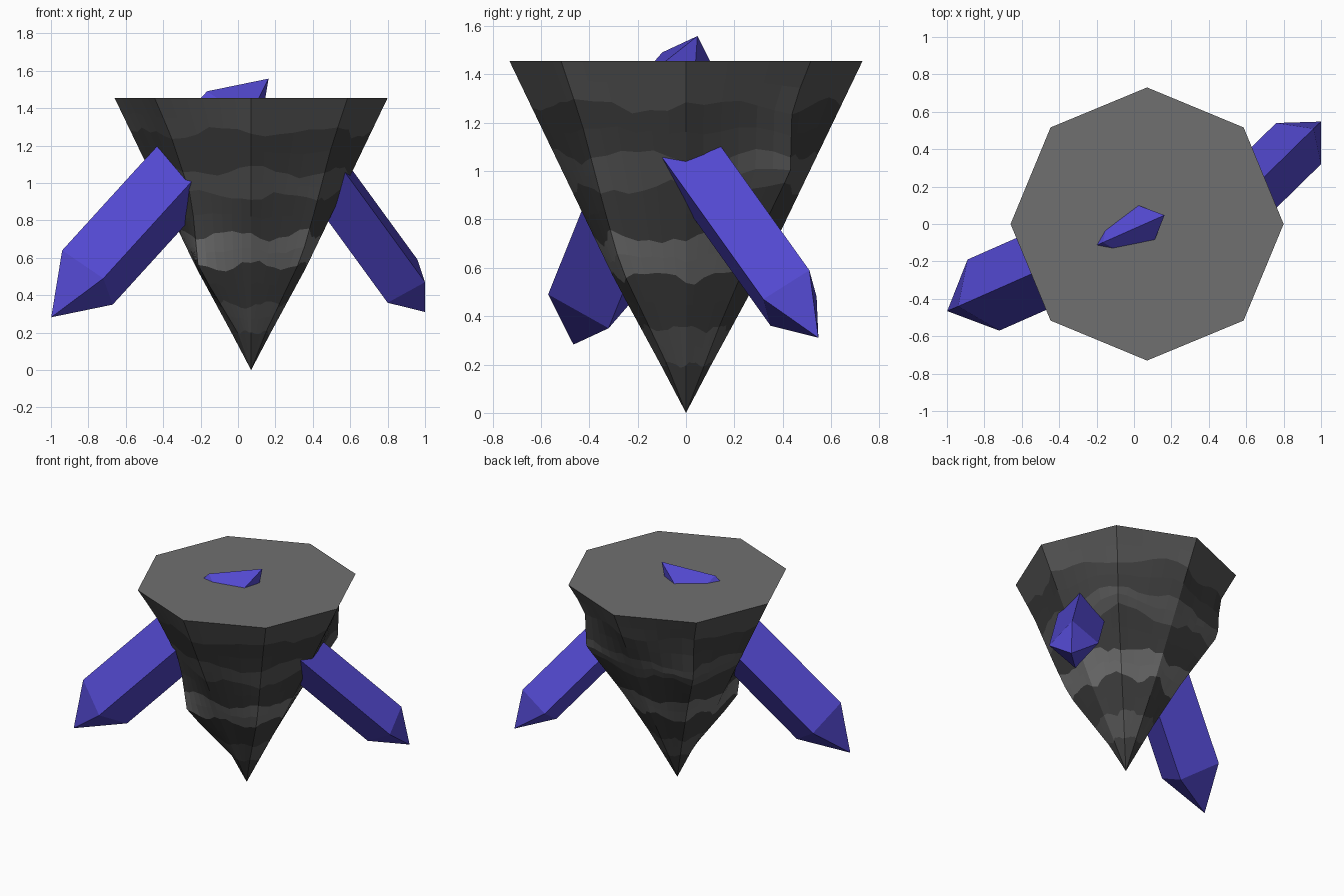
import bpy, math, random
from mathutils import Vector

if "Cube" in bpy.data.objects:
    bpy.data.objects.remove(bpy.data.objects["Cube"])

random.seed(4)


def material(name, rgb):
    m = bpy.data.materials.new(name)
    m.diffuse_color = (*rgb, 1)
    m.use_nodes = True
    m.node_tree.nodes["Principled BSDF"].inputs["Base Color"].default_value = m.diffuse_color
    return m


def make_object(name, verts, faces, mats, indices=None):
    mesh = bpy.data.meshes.new(name)
    mesh.from_pydata(verts, [], faces)
    for m in mats:
        mesh.materials.append(m)
    if indices:
        mesh.polygons.foreach_set("material_index", indices)
    mesh.update()
    obj = bpy.data.objects.new(name, mesh)
    bpy.context.collection.objects.link(obj)
    return obj


dark = material("dark_rock", (0.05, 0.05, 0.05))
mid = material("mid_rock", (0.09, 0.09, 0.09))
light = material("light_rock", (0.16, 0.16, 0.16))
purple = material("crystal_purple", (0.085, 0.065, 0.62))

# Rock: eight corner ridges, each a radius profile over height
TOP, R, CX = 1.455, 0.73, 0.07
straight = [(0, 0), (0.2, 0.105), (0.55, 0.295), (TOP, R)]
high_bulge = [(0, 0), (0.35, 0.19), (0.65, 0.37), (1.0, 0.61), (1.26, 0.62), (TOP, R)]
low_bulge = [(0, 0), (0.2, 0.10), (0.55, 0.40), (0.92, 0.45), (1.26, 0.61), (TOP, R)]
right_low = [(0, 0), (0.2, 0.11), (0.6, 0.38), (0.85, 0.48), (1.2, 0.61), (TOP, R)]
ridges = [straight, high_bulge, straight, high_bulge,
          straight, low_bulge, straight, right_low]


def corner(k, z):
    prof = ridges[k % 8]
    r = R
    for (z0, r0), (z1, r1) in zip(prof, prof[1:]):
        if z <= z1:
            r = r0 + (r1 - r0) * (z - z0) / (z1 - z0)
            break
    a = math.radians(45 * k)
    return Vector((CX + r * math.cos(a), r * math.sin(a), z))


# Strata: wavy colour boundaries, with an extra ring halfway through each band
SUB = 6
COLS = 8 * SUB
bounds = [0.20, 0.35, 0.56, 0.72, 0.93, 1.06, 1.27]
band_mats = [0, 1, 0, 2, 0, 1, 0, 1]          # bottom to top
columns = []
for c in range(COLS):
    waved = [b + (0.022 * math.sin(c * 6 * math.tau / COLS + i * 2.1)
                  + random.uniform(-0.016, 0.016)) * min(1, b / 0.5)
             for i, b in enumerate(bounds)] + [TOP]
    heights = [waved[0] / 2, waved[0]]
    for lo, hi in zip(waved, waved[1:]):
        heights += [(lo + hi) / 2, hi]
    columns.append(heights)

rings = len(columns[0])
verts, faces, idx = [], [], []
for j in range(rings):
    for c in range(COLS):
        k, s = divmod(c, SUB)
        z = columns[c][j]
        verts.append(corner(k, z).lerp(corner(k + 1, z), s / SUB))
verts.append(Vector((CX, 0, 0)))
for c in range(COLS):
    n = (c + 1) % COLS
    faces.append((len(verts) - 1, n, c))
    idx.append(band_mats[0])
    for j in range(rings - 1):
        a, b = j * COLS, (j + 1) * COLS
        faces.append((a + c, a + n, b + n, b + c))
        idx.append(band_mats[(j + 1) // 2])
faces.append(tuple((rings - 1) * COLS + c for c in range(COLS)))
idx.append(2)
make_object("rock_spike", verts, faces, [dark, mid, light], idx)


# Crystals: square prisms with a pyramid on both ends
def crystal(name, a, b, c, axis, length, tip):
    a, b, c = Vector(a), Vector(b), Vector(c)
    low = [a, b, c, a + c - b]
    axis = Vector(axis).normalized()
    high = [p + axis * length for p in low]
    mid_low = (a + c) / 2
    tips = [mid_low - axis * tip, mid_low + axis * (length + tip)]
    faces = []
    for i in range(4):
        n = (i + 1) % 4
        faces += [(i, n, 4 + n, 4 + i), (n, i, 8), (4 + i, 4 + n, 9)]
    obj = make_object(name, low + high + tips, faces, [purple])
    return obj


crystal("large_crystal", (-0.94, -0.44, 0.64), (-0.72, -0.57, 0.49),
        (-0.67, -0.32, 0.35), (0.51, 0.225, 0.56), 1.2, 0.3)
crystal("small_crystal", (0.96, 0.51, 0.59), (1.0, 0.32, 0.47),
        (0.80, 0.35, 0.36), (-0.51, -0.50, 0.70), 0.93, 0.235)
